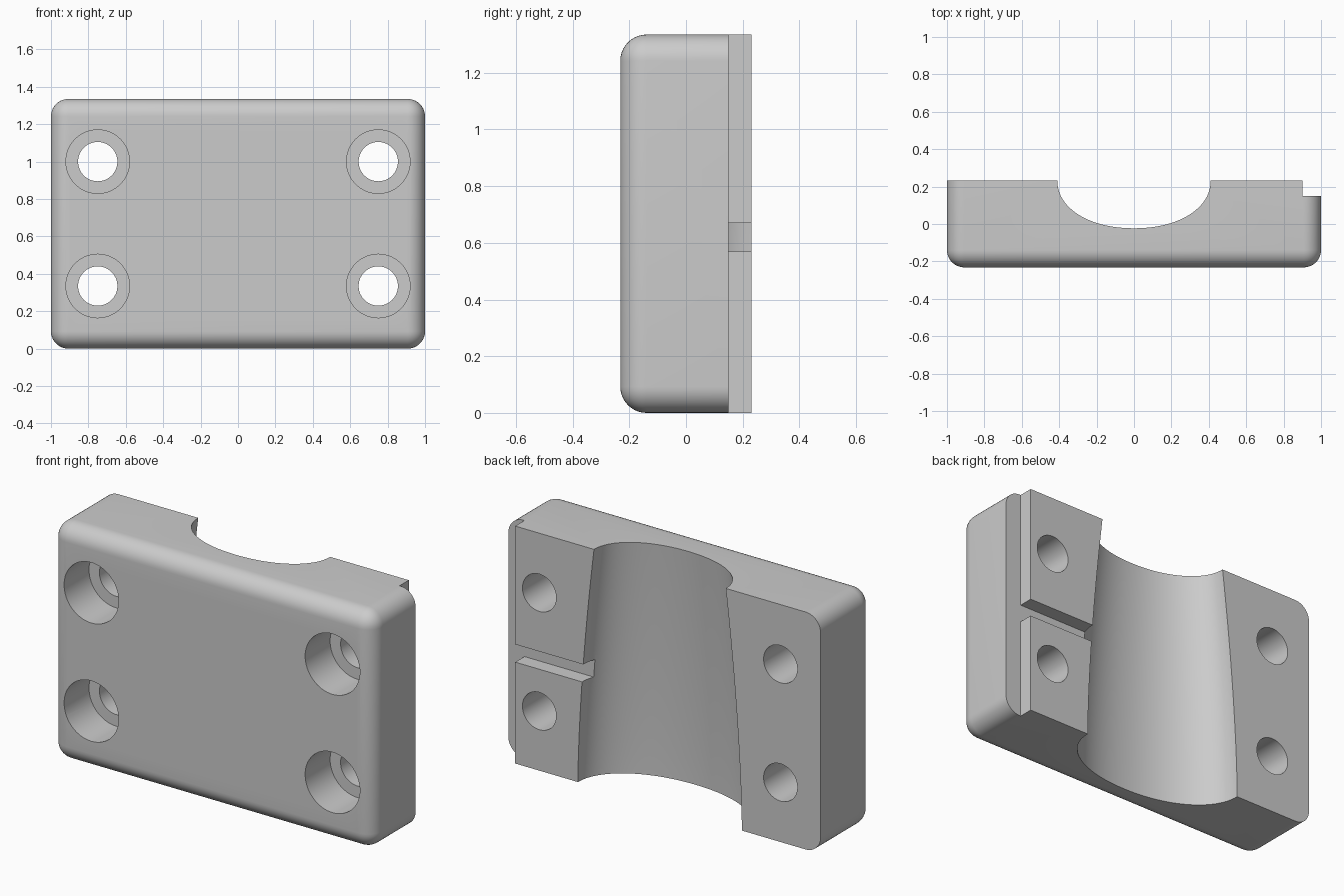
import bpy, bmesh, math
from mathutils import Matrix

if "Cube" in bpy.data.objects:
    bpy.data.objects.remove(bpy.data.objects["Cube"])

H = 1.335            # height
BACK, FRONT = 0.232, -0.232
LEDGE = 0.15         # depth plane of the rebate and the slot floor

grey = bpy.data.materials.new("light_grey")
grey.use_nodes = True
grey.diffuse_color = (0.6, 0.6, 0.6, 1)
grey.node_tree.nodes["Principled BSDF"].inputs["Base Color"].default_value = (0.6, 0.6, 0.6, 1)


def make_object(name, bm):
    bmesh.ops.recalc_face_normals(bm, faces=bm.faces)
    mesh = bpy.data.meshes.new(name)
    bm.to_mesh(mesh)
    bm.free()
    mesh.materials.append(grey)
    obj = bpy.data.objects.new(name, mesh)
    bpy.context.collection.objects.link(obj)
    return obj


def box(x0, x1, y0, y1, z0, z1):
    bm = bmesh.new()
    mat = (Matrix.Translation(((x0 + x1) / 2, (y0 + y1) / 2, (z0 + z1) / 2))
           @ Matrix.Diagonal((x1 - x0, y1 - y0, z1 - z0, 1)))
    bmesh.ops.create_cube(bm, size=1, matrix=mat)
    return bm


def cylinder_y(x, z, radius, y0, y1):
    bm = bmesh.new()
    mat = Matrix.Translation((x, (y0 + y1) / 2, z)) @ Matrix.Rotation(math.pi / 2, 4, "X")
    bmesh.ops.create_cone(bm, cap_ends=True, segments=64, radius1=radius,
                          radius2=radius, depth=y1 - y0, matrix=mat)
    return bm


def saddle(arc=48, levels=20):
    """Tapered rounded channel, wider and deeper towards the bottom."""
    bm = bmesh.new()
    rings = []
    for i in range(levels + 1):
        z = -0.02 + (H + 0.04) * i / levels
        half = 0.51 - 0.10 * (max(z, 0) / H) ** 1.6
        depth = half * 0.255 / 0.41
        ring = [bm.verts.new((half, 0.4, z))]
        for k in range(arc + 1):
            t = math.pi * k / arc
            c, s = math.cos(t), max(math.sin(t), 0)
            x = half * math.copysign(abs(c) ** (2 / 2.1), c)
            ring.append(bm.verts.new((x, BACK - depth * s ** (2 / 2.1), z)))
        ring.append(bm.verts.new((-half, 0.4, z)))
        rings.append(ring)
    n = len(rings[0])
    for a, b in zip(rings, rings[1:]):
        for k in range(n):
            j = (k + 1) % n
            bm.faces.new((a[k], a[j], b[j], b[k]))
    bm.faces.new(rings[0])
    bm.faces.new(rings[-1])
    return bm


# Clamp block: every edge rounded except those around the back face
bm = box(-1, 1, FRONT, BACK, 0, H)
edges = [e for e in bm.edges if not all(v.co.y > 0 for v in e.verts)]
bmesh.ops.bevel(bm, geom=edges, offset=0.093, offset_type="OFFSET",
                segments=10, profile=0.5, affect="EDGES")
block = make_object("clamp_block", bm)

# Cutters: channel, side rebate, cross slot, four counterbored holes
cutters = [
    make_object("channel_cutter", saddle()),
    make_object("rebate_cutter", box(0.9, 1.2, LEDGE, 0.5, -0.1, H + 0.1)),
    make_object("slot_cutter", box(0.3, 1.1, LEDGE, 0.5, 0.57, 0.67)),
]
for x in (-0.75, 0.75):
    for z in (0.335, 1.0):
        cutters.append(make_object("hole_cutter", cylinder_y(x, z, 0.105, -0.5, 0.5)))
        cutters.append(make_object("counterbore_cutter", cylinder_y(x, z, 0.17, -0.5, -0.01)))

bpy.ops.object.select_all(action="DESELECT")
bpy.context.view_layer.objects.active = block
block.select_set(True)
for cutter in cutters:
    cutter.hide_render = True
    mod = block.modifiers.new("cut", "BOOLEAN")
    mod.operation = "DIFFERENCE"
    mod.solver = "EXACT"
    mod.object = cutter
    bpy.ops.object.modifier_apply(modifier=mod.name)
    bpy.data.objects.remove(cutter)

bpy.ops.object.shade_smooth_by_angle(angle=math.radians(30))
